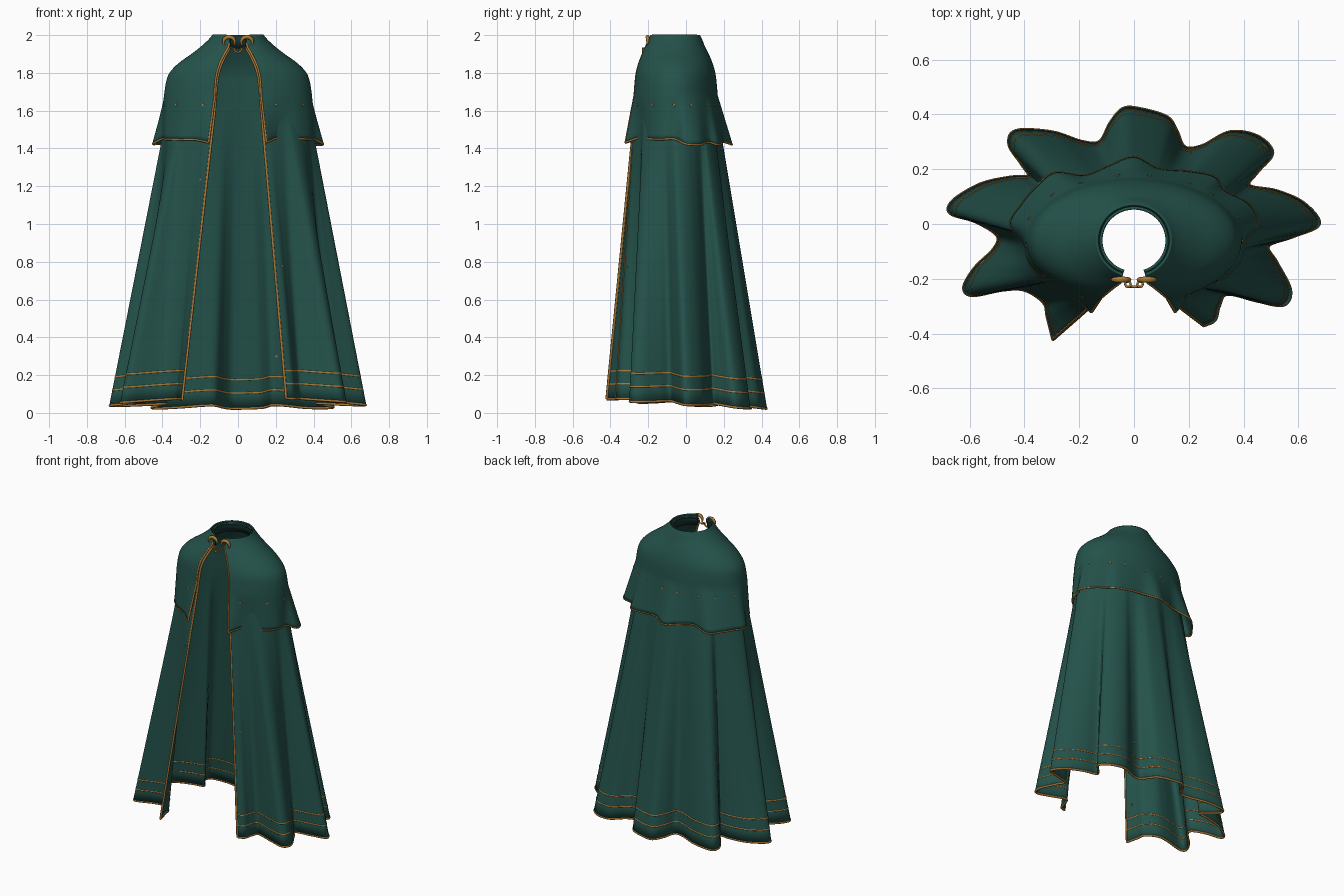
import bpy, math
import bmesh
from mathutils import Vector, Matrix

if "Cube" in bpy.data.objects:
    bpy.data.objects.remove(bpy.data.objects["Cube"])

CY = -0.06  # y of the vertical axis the cloth hangs round


def material(name, rgb):
    m = bpy.data.materials.new(name)
    m.diffuse_color = (*rgb, 1)
    m.use_nodes = True
    m.node_tree.nodes["Principled BSDF"].inputs["Base Color"].default_value = m.diffuse_color
    return m


GREEN = material("deep green cloth", (0.018, 0.085, 0.070))
DARK = material("dark collar green", (0.008, 0.030, 0.028))
GOLD = material("old gold", (0.40, 0.19, 0.04))


def spline(pts, n):
    """Catmull-Rom through tuples of any size, n samples per span."""
    p = [Vector(q) for q in pts]
    p = [2 * p[0] - p[1]] + p + [2 * p[-1] - p[-2]]
    out = []
    for i in range(1, len(p) - 2):
        a, b, c, d = p[i - 1:i + 3]
        for k in range(n):
            t = k / n
            out.append(0.5 * (2 * b + (c - a) * t + (2 * a - 5 * b + 4 * c - d) * t * t
                              + (3 * b - a - 3 * c + d) * t ** 3))
    return out + [p[-2]]


def ellipse(z, a, b, gap, f):
    """Point on an open elliptical ring; f runs 0..1 from left edge round the back."""
    g = math.radians(gap)
    t = g + f * (2 * math.pi - 2 * g)
    s, c = math.sin(t), math.cos(t)
    r = 1 / math.hypot(s / a, c / b)
    return Vector((-s * r, CY - c * r, z))


def fractions(line):
    ang = [math.atan2(-p[0], CY - p[1]) % (2 * math.pi) for p in line]
    return [(t - ang[0]) / (ang[-1] - ang[0]) for t in ang]


def mesh_object(name, bm, mat):
    me = bpy.data.meshes.new(name)
    bm.to_mesh(me)
    bm.free()
    me.materials.append(mat)
    for p in me.polygons:
        p.use_smooth = True
    ob = bpy.data.objects.new(name, me)
    bpy.context.collection.objects.link(ob)
    return ob


def cloth(name, rows, mat, thick):
    bm = bmesh.new()
    grid = [[bm.verts.new(p) for p in r] for r in rows]
    for r0, r1 in zip(grid, grid[1:]):
        for i in range(len(r0) - 1):
            bm.faces.new((r0[i], r1[i], r1[i + 1], r0[i + 1]))
    ob = mesh_object(name, bm, mat)
    mod = ob.modifiers.new("thickness", "SOLIDIFY")
    mod.thickness, mod.offset = thick, 0
    return ob


def tube(name, pts, radius, mat=GOLD, widths=None, cyclic=False):
    cu = bpy.data.curves.new(name, "CURVE")
    cu.dimensions, cu.bevel_depth, cu.bevel_resolution = "3D", radius, 2
    cu.use_fill_caps = True
    sp = cu.splines.new("POLY")
    sp.points.add(len(pts) - 1)
    sp.use_cyclic_u = cyclic
    for i, p in enumerate(pts):
        sp.points[i].co = (*p, 1)
        sp.points[i].radius = widths[i] if widths else 1
    cu.materials.append(mat)
    ob = bpy.data.objects.new(name, cu)
    bpy.context.collection.objects.link(ob)
    return ob


# Hem of the long cloak seen from above, left front edge round to right front edge
HEM = [(-.295, -.42), (-.315, -.34), (-.33, -.285), (-.40, -.24), (-.48, -.24), (-.59, -.26),
       (-.62, -.23), (-.58, -.16), (-.51, -.09), (-.50, -.04), (-.58, .01), (-.67, .04),
       (-.66, .085), (-.56, .145), (-.45, .17), (-.385, .175), (-.41, .22), (-.455, .29),
       (-.43, .34), (-.30, .335), (-.19, .30), (-.125, .30), (-.085, .37), (-.04, .42),
       (.02, .42), (.12, .39), (.155, .34), (.185, .28), (.25, .285), (.35, .335),
       (.45, .32), (.505, .26), (.45, .19), (.42, .14), (.52, .12), (.62, .075),
       (.675, .0), (.58, -.045), (.49, -.08), (.52, -.14), (.57, -.24), (.545, -.295),
       (.45, -.28), (.34, -.255), (.31, -.30), (.295, -.35), (.255, -.37)]
# Hem of the shoulder cape seen from above
CAPE = [(-.155, -.32), (-.22, -.265), (-.31, -.215), (-.38, -.14), (-.40, -.07), (-.45, 0),
        (-.41, .07), (-.36, .13), (-.29, .185), (-.18, .175), (-.09, .21), (0, .243),
        (.09, .20), (.20, .19), (.295, .17), (.33, .12), (.42, .07), (.45, 0),
        (.405, -.055), (.385, -.135), (.32, -.20), (.22, -.24), (.15, -.32)]
# Shoulder profile: height, half width, half depth, opening half angle
SHOULDER = [(2.0, .132, .130, 18), (1.975, .152, .142, 18), (1.94, .19, .156, 18), (1.9, .24, .176, 23),
            (1.85, .31, .197, 27), (1.8, .358, .211, 29), (1.75, .377, .218, 30), (1.68, .388, .224, 30)]


def hanging(line, profile, hem_z, steps):
    """Rows of an upper profile followed by straight folds down to the hem line."""
    fr = fractions(line)
    top = spline(profile, 4)
    rows = [[ellipse(*q, f) for f in fr] for q in top]
    last = rows[-1]
    hem = []
    for p, q in zip(line, last):
        dev = math.hypot(p[0], p[1] - CY) - math.hypot(q.x, q.y - CY)
        hem.append(Vector((p[0], p[1], hem_z(p[1], dev))))
    for k in range(1, steps + 1):
        rows.append([a.lerp(b, k / steps) for a, b in zip(last, hem)])
    return rows


# Long cloak
inner = [(z - .008, a - .014, b - .014, g) for z, a, b, g in SHOULDER[:-1]] + [(1.6, .372, .222, 30.5)]
cloak = hanging(spline(HEM, 7), inner, lambda y, d: .052 - .055 * y - .09 * (d - .2), 24)
cloth("long_cloak", cloak, GREEN, .008)

# Shoulder cape
cape = hanging(spline(CAPE, 8), SHOULDER, lambda y, d: 1.436 - .45 * (d - .045), 10)
cloth("shoulder_cape", cape, GREEN, .008)

# Dark band inside the neck
band = [[ellipse(z, r, r, 18, i / 60) for i in range(61)]
        for z, r in ((1.996, .130), (1.97, .124), (1.93, .128))]
cloth("collar_band", band, DARK, .008)

# Gold edging on hems and front openings
tube("cloak_hem_trim", cloak[-1], .007)
tube("cape_hem_trim", cape[-1], .006)
for side, i in (("left", 0), ("right", -1)):
    tube(side + "_front_trim", [r[i] for r in cloak[8:]], .007)
    tube(side + "_cape_trim", [r[i] for r in cape[6:]], .006)

# Two thin stripes above the hem
for n, h in (("lower", .08), ("upper", .15)):
    pts = [b.lerp(a, h / 1.55) for a, b in zip(cloak[-25], cloak[-1])]
    tube(n + "_hem_stripe", pts, .0062)

# Small diamond studs round the cape
bm = bmesh.new()


def stud(p, normal, r):
    m = Matrix.Translation(p) @ normal.to_track_quat("Z", "Y").to_matrix().to_4x4()
    bmesh.ops.create_cone(bm, cap_ends=True, segments=4, radius1=r, radius2=r * .6, depth=.014, matrix=m)


def near(rows, z, f):
    i = round(f * (len(rows[0]) - 1))
    col = [r[i] for r in rows]
    a, b = next((a, b) for a, b in zip(col, col[1:]) if a.z >= z >= b.z)
    return a.lerp(b, (a.z - z) / (a.z - b.z))


for k in range(14):
    p = near(cape, 1.63, (k + .5) / 14)
    stud(p, Vector((p.x / .15, (p.y - CY) / .055, .4)), .012)
for f, z in ((.02, 1.235), (.012, .31), (.975, .775), (.6, .30)):
    p = near(cloak, z, f)
    stud(p, Vector((p.x / .15, (p.y - CY) / .06, .4)), .008)
studs = mesh_object("cape_studs", bm, GOLD)
for p in studs.data.polygons:
    p.use_smooth = False

# Clasp: a pair of crescent hooks with loops and a short hanging chain
for side, s in (("left", -1), ("right", 1)):
    arc, wid = [], []
    for k in range(25):
        t = math.radians(-35 + 250 * k / 24)
        arc.append((s * .047 + .030 * math.cos(t), -.203, 1.963 + .027 * math.sin(t)))
        wid.append(.35 + .65 * math.sin(math.pi * k / 24))
    tube(side + "_clasp_crescent", arc, .011, widths=wid)
    loop = [(s * .022 + .010 * math.cos(t), -.220 + .010 * math.sin(t), 1.93)
            for t in (math.tau * k / 16 for k in range(16))]
    tube(side + "_clasp_loop", loop, .004, cyclic=True)
    tube(side + "_clasp_pin", [(s * .075, -.197, 1.945), (s * .022, -.212, 1.93)], .004)
tube("clasp_chain", [(.022 * u / 6, -.229, 1.908 + .02 * (u / 6) ** 2) for u in range(-6, 7)], .005)
